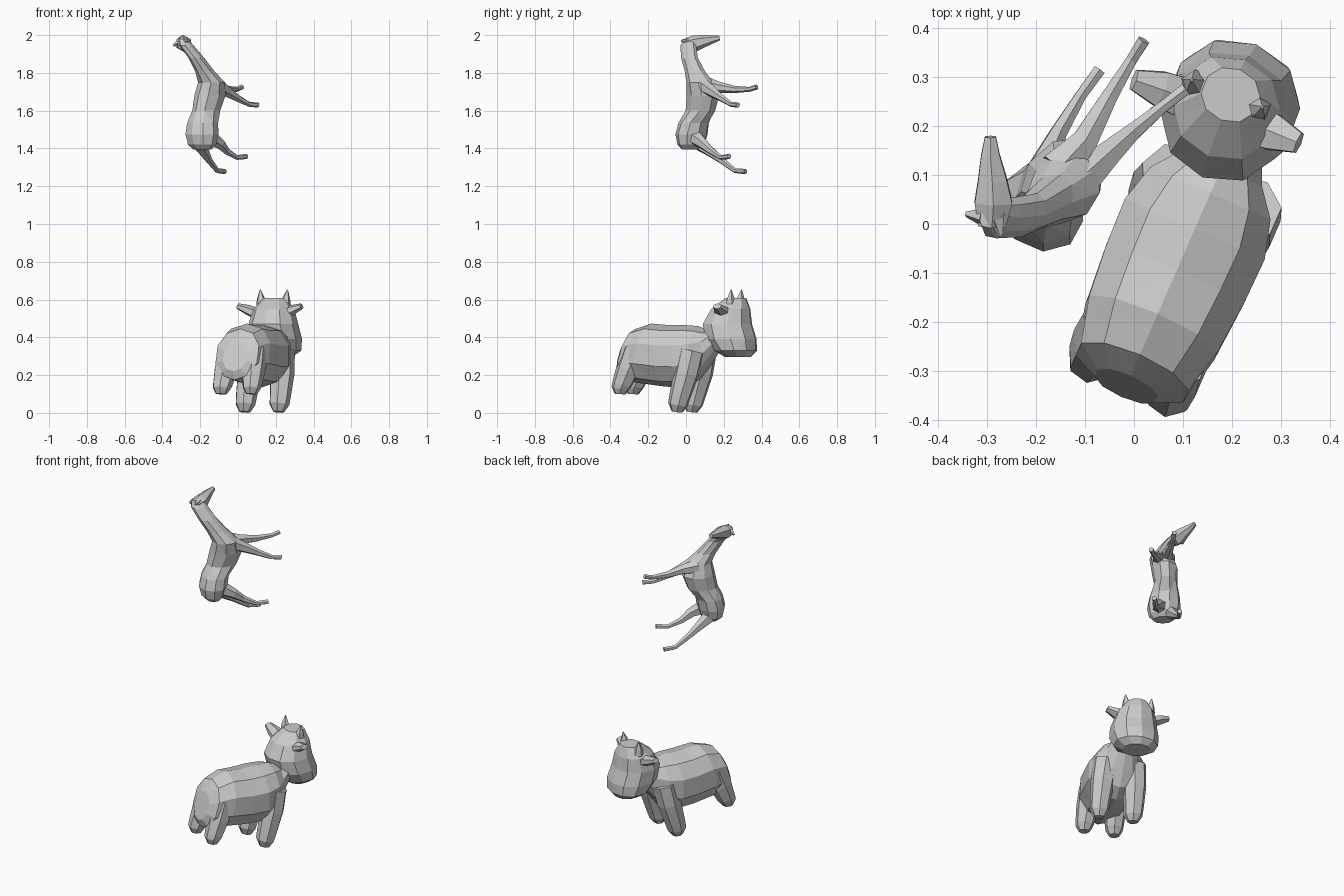
import bpy, bmesh, math
from mathutils import Vector as V

UP = V((0, 0, 1))


def skin(name, rings):
    """Flat-faced loft through rings of points, capped at both ends."""
    bm = bmesh.new()
    loops = [[bm.verts.new(p) for p in r] for r in rings]
    n = len(loops[0])
    for a, b in zip(loops, loops[1:]):
        for i in range(n):
            j = (i + 1) % n
            bm.faces.new((a[i], a[j], b[j], b[i]))
    bm.faces.new(loops[0][::-1])
    bm.faces.new(loops[-1])
    bmesh.ops.triangulate(bm, faces=bm.faces[:])
    bmesh.ops.recalc_face_normals(bm, faces=bm.faces[:])
    me = bpy.data.meshes.new(name)
    bm.to_mesh(me)
    bm.free()
    ob = bpy.data.objects.new(name, me)
    bpy.context.collection.objects.link(ob)
    return ob


def ring(c, u, v, hu, hv, n, e=1.0, turn=0.5):
    """Super-ellipse section: e < 1 makes it boxier."""
    pts = []
    for i in range(n):
        t = 2 * math.pi * (i + turn) / n
        cu, sv = math.cos(t), math.sin(t)
        pts.append(c + u * hu * math.copysign(abs(cu) ** e, cu)
                   + v * hv * math.copysign(abs(sv) ** e, sv))
    return pts


def tube(name, pts, radii, n=6, side=V((1, 0, 0)), flat=1.0):
    """Tapered limb along a path; flat squashes it across the side axis."""
    pts = [V(p) for p in pts]
    rings = []
    for i, p in enumerate(pts):
        d = (pts[min(i + 1, len(pts) - 1)] - pts[max(i - 1, 0)]).normalized()
        u = (side - d * side.dot(d)).normalized()
        rings.append(ring(p, u, d.cross(u), radii[i], radii[i] * flat, n))
    return skin(name, rings)


# ---------- Stocky cow: turned frame (a = right, b = forward) ----------
yaw = math.radians(-23.6)
S = V((math.cos(yaw), math.sin(yaw), 0))
F = V((-math.sin(yaw), math.cos(yaw), 0))
C = V((0.084, -0.102, 0))


def cow(a, b, z):
    return C + S * a + F * b + UP * z


# Body and neck: (forward, centre z, half width, half height, forward lean)
skin("cow_body", [ring(cow(0, b, z), S, UP + F * lean, hx, hz, 10, 0.92) for b, z, hx, hz, lean in (
    (-0.25, 0.30, 0.07, 0.08, 0.3), (-0.22, 0.31, 0.125, 0.135, 0.3),
    (-0.12, 0.315, 0.150, 0.158, 0.2), (0.0, 0.302, 0.160, 0.163, 0.05),
    (0.10, 0.30, 0.163, 0.165, 0), (0.18, 0.315, 0.140, 0.145, 0),
    (0.235, 0.34, 0.095, 0.10, 0), (0.30, 0.40, 0.065, 0.07, 0))])

# Legs, slanting backwards
for side, label in ((-1, "left"), (1, "right")):
    tube("cow_front_leg_" + label,
         [cow(side * 0.082, 0.18, 0.33), cow(side * 0.093, 0.155, 0.21),
          cow(side * 0.098, 0.12, 0.09), cow(side * 0.098, 0.108, 0.045),
          cow(side * 0.098, 0.102, 0.005)],
         [0.07, 0.068, 0.058, 0.054, 0.03], 7, S)
    tube("cow_rear_leg_" + label,
         [cow(side * 0.065, -0.15, 0.33), cow(side * 0.08, -0.19, 0.23),
          cow(side * 0.086, -0.222, 0.15), cow(side * 0.087, -0.23, 0.13),
          cow(side * 0.087, -0.232, 0.10)],
         [0.075, 0.064, 0.053, 0.048, 0.03], 7, S)

# Head, stacked from chin to crown
hy = math.radians(-21)
HS = V((math.cos(hy), math.sin(hy), 0))
HF = V((-math.sin(hy), math.cos(hy), 0))


def head(a, b, z):
    return V((0.194, 0.222, 0)) + HS * a + HF * b + UP * z


skin("cow_head", [ring(head(a, b, z), HS, HF, hx, hb, 10, 0.93) for a, b, z, hx, hb in (
    (0, 0.055, 0.297, 0.075, 0.07), (0, 0.045, 0.33, 0.125, 0.11),
    (0, 0.018, 0.39, 0.137, 0.137), (-0.005, -0.005, 0.47, 0.130, 0.133),
    (-0.01, 0.012, 0.55, 0.108, 0.105), (-0.012, 0.04, 0.608, 0.06, 0.055))])

# Ears and horns
for side, label in ((-1, "left"), (1, "right")):
    tube("cow_ear_" + label,
         [head(side * 0.08 - 0.02, 0.0, 0.525), head(side * 0.125 - 0.025, 0.0, 0.545),
          head(side * 0.18 - 0.027, -0.002, 0.565)], [0.047, 0.042, 0.024], 6, HF, 0.65)
    tube("cow_horn_" + label,
         [head(side * 0.068 - 0.02, 0.035, 0.57), head(side * 0.072 - 0.02, 0.035, 0.605),
          head(side * 0.077 - 0.02, 0.04, 0.652)], [0.03, 0.022, 0.003], 5, HS)

# ---------- Slender horse, reared upright above ----------
U = V((0.65, 0.76, 0))    # towards belly
W = V((0.76, -0.65, 0))   # across the flanks

# Body and neck: (x, y, z, belly half depth, half width)
skin("horse_body", [ring(V((x, y, z)), U, W, hu, hv, 9) for x, y, z, hu, hv in (
    (-0.19, 0.025, 1.395, 0.04, 0.055), (-0.192, 0.028, 1.42, 0.065, 0.083),
    (-0.192, 0.03, 1.475, 0.08, 0.095), (-0.188, 0.042, 1.535, 0.078, 0.087),
    (-0.166, 0.077, 1.60, 0.088, 0.066), (-0.147, 0.09, 1.68, 0.095, 0.075),
    (-0.14, 0.075, 1.75, 0.075, 0.070), (-0.175, 0.047, 1.81, 0.060, 0.046),
    (-0.22, 0.018, 1.88, 0.052, 0.034), (-0.272, 0.012, 1.945, 0.048, 0.032),
    (-0.29, 0.02, 1.98, 0.032, 0.022))])

# Head and ears
tube("horse_head",
     [(-0.29, -0.005, 1.95), (-0.287, 0.045, 1.955), (-0.289, 0.09, 1.967),
      (-0.293, 0.14, 1.978), (-0.293, 0.178, 1.985)],
     [0.032, 0.044, 0.034, 0.022, 0.013], 6)
tube("horse_ear_left", [(-0.305, 0.015, 1.965), (-0.342, 0.02, 1.945)], [0.022, 0.006], 5, V((0, 1, 0)))
tube("horse_ear_right", [(-0.28, 0.01, 1.97), (-0.272, -0.025, 1.97)], [0.018, 0.005], 5)

# Legs, each from body to hoof
radii = [0.045, 0.03, 0.019, 0.013, 0.014]
legs = {
    "horse_front_leg_left": [(-0.155, 0.11, 1.735), (-0.10, 0.17, 1.725),
                             (-0.05, 0.26, 1.712), (-0.005, 0.335, 1.713), (0.02, 0.375, 1.725)],
    "horse_front_leg_right": [(-0.115, 0.085, 1.735), (-0.055, 0.14, 1.70),
                              (0.0, 0.19, 1.665), (0.06, 0.24, 1.633), (0.105, 0.275, 1.63)],
    "horse_rear_leg_left": [(-0.215, 0.055, 1.44), (-0.185, 0.12, 1.39),
                            (-0.155, 0.185, 1.34), (-0.11, 0.26, 1.282), (-0.07, 0.315, 1.278)],
    "horse_rear_leg_right": [(-0.15, 0.045, 1.46), (-0.095, 0.09, 1.425),
                             (-0.06, 0.135, 1.385), (-0.005, 0.185, 1.352), (0.045, 0.23, 1.358)],
}
for name, pts in legs.items():
    tube(name, pts, radii, 6, W)
